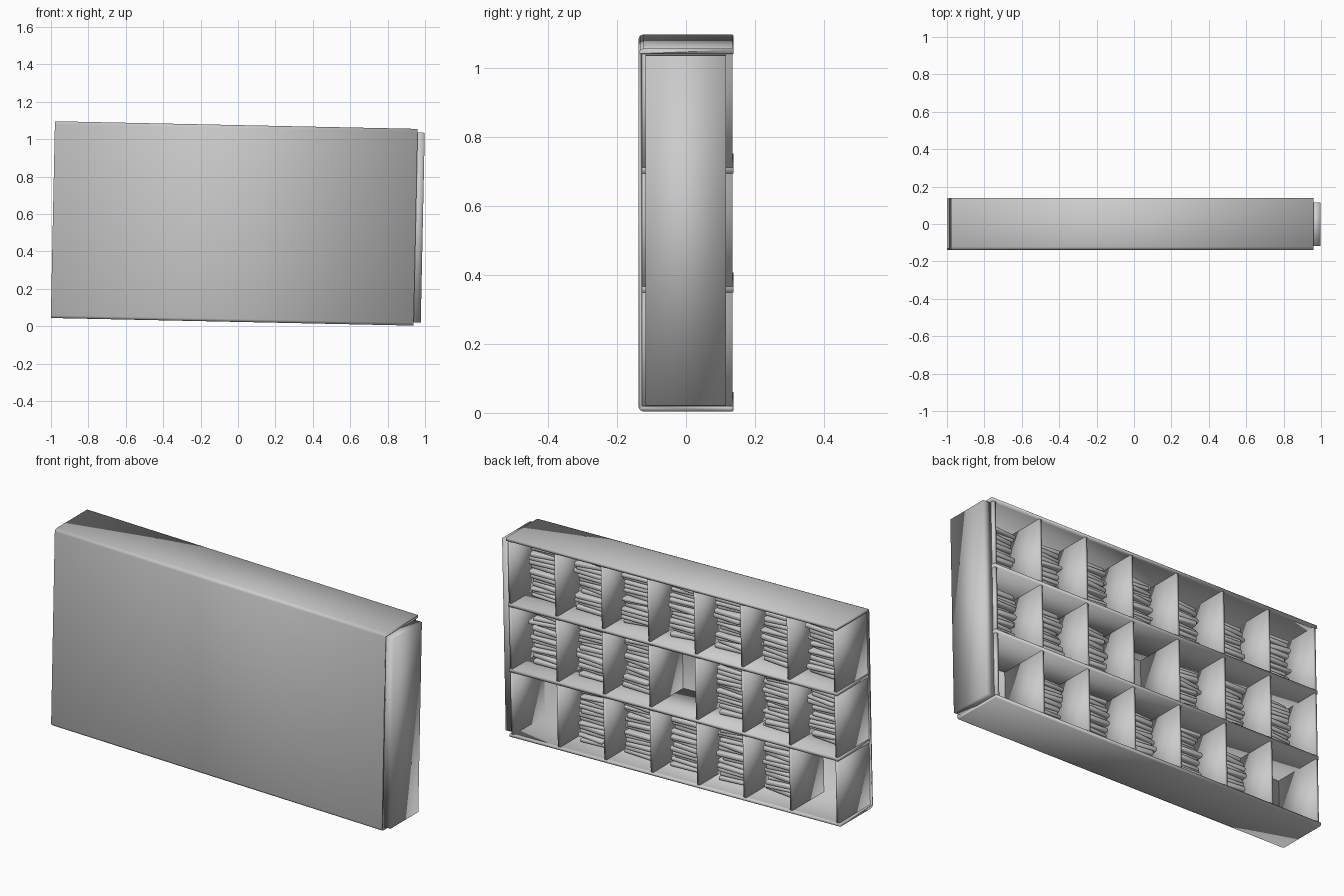
import bpy, bmesh, random
from mathutils import Matrix, Vector

random.seed(7)
if "Cube" in bpy.data.objects:
    bpy.data.objects.remove(bpy.data.objects["Cube"])

LENGTH, HEIGHT, DEPTH = 1.94, 1.052, 0.276
COLS, ROWS = 7, 3
SHELL = 0.016
# The whole cabinet leans slightly towards its left end
LEAN = Matrix.Translation((-0.02, 0, 0.55)) @ Matrix.Rotation(0.021, 4, 'Y')

grey = bpy.data.materials.new("plain_grey")
grey.use_nodes = True
colour = (0.6, 0.6, 0.6, 1)
grey.diffuse_color = colour
grey.node_tree.nodes["Principled BSDF"].inputs["Base Color"].default_value = colour


def finish(bm, name):
    bmesh.ops.recalc_face_normals(bm, faces=bm.faces)
    for f in bm.faces:
        f.smooth = True
    mesh = bpy.data.meshes.new(name)
    bm.to_mesh(mesh)
    bm.free()
    mesh.materials.append(grey)
    obj = bpy.data.objects.new(name, mesh)
    bpy.context.collection.objects.link(obj)
    obj.matrix_world = LEAN
    return obj


def add_box(bm, centre, size, turn=Matrix()):
    m = Matrix.Translation(centre) @ turn @ Matrix.Diagonal((*size, 1))
    return bmesh.ops.create_cube(bm, size=1, matrix=m)["verts"]


def box(name, centre, size):
    bm = bmesh.new()
    add_box(bm, centre, size)
    return finish(bm, name)


# Outer shell: front panel, top and bottom as one folded profile
d, h, t, r = DEPTH / 2, HEIGHT / 2, SHELL, 0.015
half = [(d - t, h - t), (d, h - t), (d, h - 0.004), (d - 0.004, h),
        (r - d, h), (0.3 * r - d, h - 0.3 * r), (-d, h - r)]
inner = [(0.01 - d, h - t)]
profile = (inner + half + [(y, -z) for y, z in reversed(half)]
           + [(y, -z) for y, z in inner])
bm = bmesh.new()
cap = bm.faces.new([bm.verts.new((-LENGTH / 2, y, z)) for y, z in profile])
side = bmesh.ops.extrude_face_region(bm, geom=[cap])["geom"]
bmesh.ops.translate(bm, vec=(LENGTH, 0, 0),
                    verts=[v for v in side if isinstance(v, bmesh.types.BMVert)])
if not cap.is_valid or len(bm.faces) < len(profile) + 2:
    bmesh.ops.holes_fill(bm, edges=bm.edges)
finish(bm, "outer_shell")

# Shelves between the rows
pitch_z = 0.345
for i, z in enumerate((-pitch_z / 2, pitch_z / 2)):
    box(f"shelf_{i + 1}", (0, 0.004, z), (LENGTH - 0.01, DEPTH - 0.01, 0.018))

# Upright dividers, one per row so each stays between the shelves
pitch_x = (LENGTH - 0.03) / COLS
for row in range(ROWS):
    for col in range(COLS + 1):
        box(f"divider_{row + 1}_{col + 1}",
            (pitch_x * (COLS / 2 - col), 0.003, (1 - row) * pitch_z),
            (0.014, DEPTH - 0.014, pitch_z - 0.016))

# Left end panel standing proud of the shell
box("left_end_panel", (0.985, -0.001, -0.001), (0.046, 0.234, 1.014))

# Stacks of loosely piled folded slabs, with three cells left empty
EMPTY = {(1, 3), (2, 0), (2, 6)}
for row in range(ROWS):
    for col in range(COLS):
        if (row, col) in EMPTY:
            continue
        bm = bmesh.new()
        x = pitch_x * (COLS / 2 - col - 0.5) + 0.012
        z = (1 - row) * pitch_z - pitch_z / 2 + 0.012
        top = z + random.uniform(0.25, 0.28)
        while z < top:
            thick = random.uniform(0.016, 0.026)
            turn = (Matrix.Rotation(random.uniform(-0.04, 0.04), 4, 'Y')
                    @ Matrix.Rotation(random.uniform(-0.12, 0.12), 4, 'Z'))
            centre = (x + random.uniform(-0.012, 0.012),
                      -0.045 + random.uniform(-0.012, 0.012), z + thick / 2)
            size = (random.uniform(0.15, 0.175), random.uniform(0.13, 0.15), thick)
            verts = add_box(bm, Vector(centre), size, turn)
            edges = {e for v in verts for e in v.link_edges}
            bmesh.ops.bevel(bm, geom=list(edges), offset=thick * 0.3,
                            segments=2, affect='EDGES', profile=0.5)
            z += thick
        finish(bm, f"slab_stack_{row + 1}_{col + 1}")
